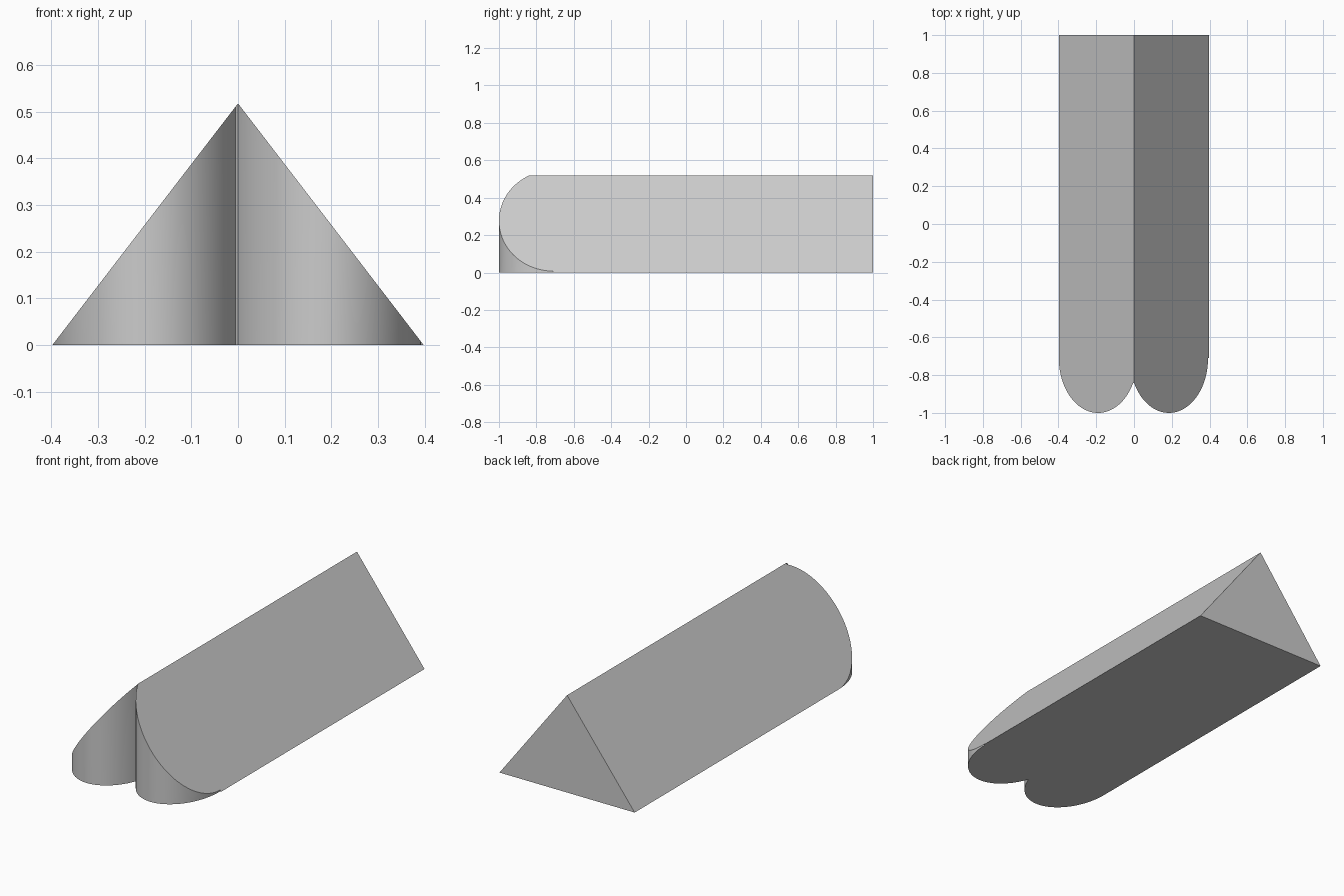
import bpy
import bmesh
import math

HALF_WIDTH, HEIGHT, BACK = 0.398, 0.518, 1.0
ARC_Y, ARC_DEPTH, NOTCH_Y, STEPS = -0.71, 0.29, -0.84, 48

cube = bpy.data.objects.get("Cube")
if cube:
    bpy.data.objects.remove(cube, do_unlink=True)

# Single plain grey
grey = bpy.data.materials.new("light_grey")
grey.use_nodes = True
colour = (0.6, 0.6, 0.6, 1)
grey.diffuse_color = colour
grey.node_tree.nodes["Principled BSDF"].inputs["Base Color"].default_value = colour

bm = bmesh.new()


def add_half(side, centre, radius):
    """One sloped half: plan outline with a rounded front, raised to the roof plane."""
    start = math.acos(-centre / radius)
    plan = [(0, NOTCH_Y)]
    for i in range(1, STEPS + 1):
        t = start * (1 - i / STEPS)
        plan.append((centre + radius * math.cos(t), ARC_Y - ARC_DEPTH * math.sin(t)))
    plan += [(HALF_WIDTH, ARC_Y), (HALF_WIDTH, BACK), (0, BACK)]
    low, high = [], []
    for x, y in plan:
        z = HEIGHT * (1 - x / HALF_WIDTH)
        low.append(bm.verts.new((side * x, y, 0)))
        high.append(bm.verts.new((side * x, y, z)) if z > 0.0001 else low[-1])
    bm.faces.new(low)
    bm.faces.new(high)
    # Vertical walls, leaving the middle open
    for i in range(len(plan) - 1):
        corners = list(dict.fromkeys((low[i], low[i + 1], high[i + 1], high[i])))
        if len(corners) > 2:
            bm.faces.new(corners)


add_half(1, 0.185, 0.207)
add_half(-1, 0.19, 0.208)

# Join the halves and clean the flat seams on the base and back
bmesh.ops.remove_doubles(bm, verts=bm.verts[:], dist=0.00005)
bmesh.ops.recalc_face_normals(bm, faces=bm.faces[:])
seams = [e for e in bm.edges
         if all(abs(v.co.x) < 0.0001 for v in e.verts)
         and len(e.link_faces) == 2 and e.calc_face_angle() < 0.01]
bmesh.ops.dissolve_edges(bm, edges=seams, use_verts=False)

mesh = bpy.data.meshes.new("scalloped_wedge")
bm.to_mesh(mesh)
bm.free()
mesh.materials.append(grey)
wedge = bpy.data.objects.new("scalloped_wedge", mesh)
bpy.context.collection.objects.link(wedge)

# Smooth rounded fronts, sharp edges elsewhere
bpy.ops.object.select_all(action="DESELECT")
wedge.select_set(True)
bpy.context.view_layer.objects.active = wedge
bpy.ops.object.shade_smooth_by_angle(angle=math.radians(30))
